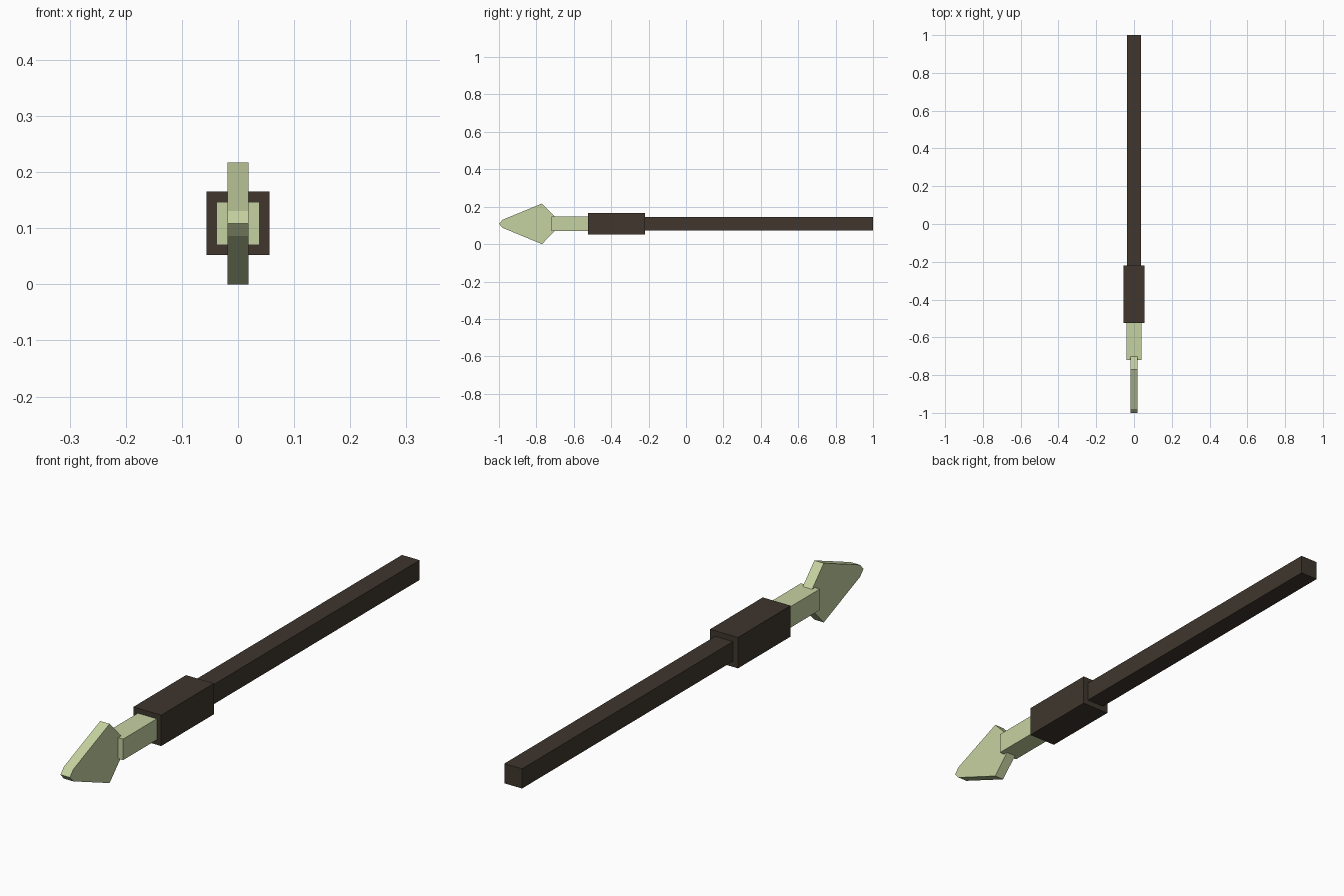
import bpy, bmesh

cube = bpy.data.objects.get("Cube")
if cube:
    bpy.data.objects.remove(cube, do_unlink=True)

MID_Z = 0.1085


def make_material(name, colour):
    mat = bpy.data.materials.new(name)
    mat.use_nodes = True
    mat.diffuse_color = colour
    mat.node_tree.nodes["Principled BSDF"].inputs["Base Color"].default_value = colour
    return mat


def extrude_profile(name, profile, half_width, mat):
    """Side outline of (y, z) points, given thickness along x."""
    bm = bmesh.new()
    face = bm.faces.new([bm.verts.new((-half_width, y, z)) for y, z in profile])
    result = bmesh.ops.extrude_face_region(bm, geom=[face])
    verts = [v for v in result["geom"] if isinstance(v, bmesh.types.BMVert)]
    bmesh.ops.translate(bm, verts=verts, vec=(2 * half_width, 0, 0))
    bmesh.ops.recalc_face_normals(bm, faces=bm.faces)
    mesh = bpy.data.meshes.new(name)
    bm.to_mesh(mesh)
    bm.free()
    mesh.materials.append(mat)
    obj = bpy.data.objects.new(name, mesh)
    bpy.context.collection.objects.link(obj)
    return obj


def square_bar(name, y0, y1, half, mat):
    low, high = MID_Z - half, MID_Z + half
    return extrude_profile(name, [(y0, low), (y1, low), (y1, high), (y0, high)], half, mat)


wood = make_material("dark wood", (0.050, 0.037, 0.027, 1))
stone = make_material("pale green", (0.565, 0.645, 0.355, 1))

# Handle and the thicker binding around it
square_bar("shaft", -0.225, 1.0, 0.036, wood)
square_bar("collar", -0.525, -0.22, 0.0565, wood)

# Neck joining the collar to the head
square_bar("neck", -0.72, -0.52, 0.0385, stone)

# Leaf-shaped head, upper outline mirrored below the centre line
upper = [(-0.98, 0.022), (-0.77, MID_Z), (-0.70, 0.036)]
outline = [(-1.0, MID_Z)]
outline += [(y, MID_Z + h) for y, h in upper]
outline += [(y, MID_Z - h) for y, h in reversed(upper)]
extrude_profile("spear_head", outline, 0.019, stone)
